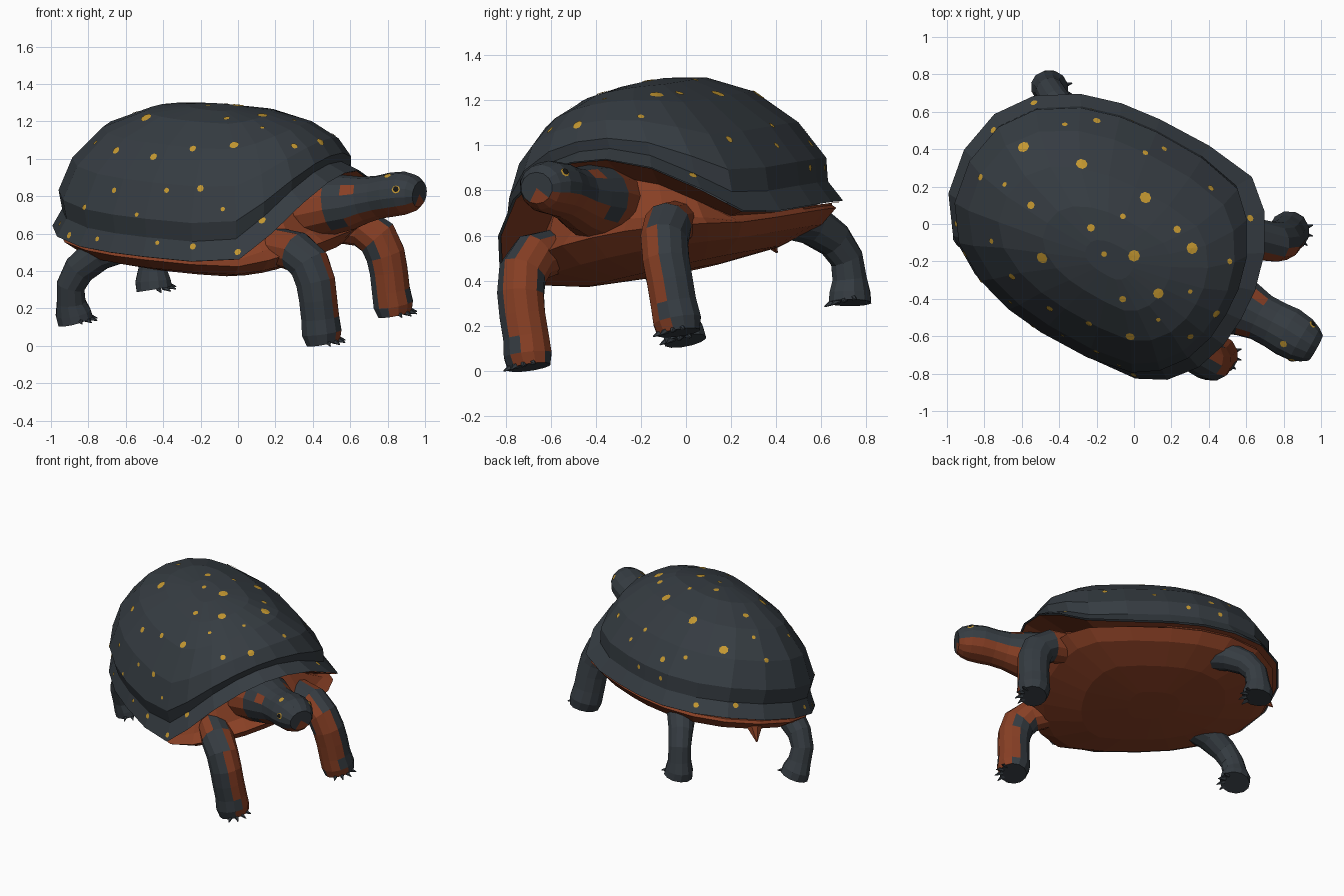
import bpy, bmesh, math
from mathutils import Vector, Matrix
from mathutils.bvhtree import BVHTree

if "Cube" in bpy.data.objects:
    bpy.data.objects.remove(bpy.data.objects["Cube"])

# Body frame: u forward, v left, w up; the turtle is turned and leans over
ud, vd = Vector((.866, -.5, 0)), Vector((.5, .866, 0))
W = (ud * .087 - vd * .2 + Vector((0, 0, 1))).normalized()
U = (ud - W * ud.dot(W)).normalized()
V = W.cross(U)
M = Matrix.Translation((0, 0, .14)) @ Matrix((U, V, W)).transposed().to_4x4()


def material(name, rgb):
    m = bpy.data.materials.new(name)
    m.diffuse_color = (*rgb, 1)
    m.use_nodes = True
    m.node_tree.nodes["Principled BSDF"].inputs["Base Color"].default_value = m.diffuse_color
    return m


SLATE = material("slate", (.036, .045, .054))
ORANGE = material("rust orange", (.245, .05, .018))
YELLOW = material("spot yellow", (.55, .31, .03))
BLACK = material("pupil black", (.008, .008, .008))


def make(name, bm, mats, rule=None):
    """Turn a bmesh in body space into an object; rule(center, normal) picks the colour."""
    bmesh.ops.recalc_face_normals(bm, faces=bm.faces)
    bm.normal_update()
    if rule:
        for f in bm.faces:
            f.material_index = rule(f.calc_center_median(), f.normal)
    bm.transform(M)
    me = bpy.data.meshes.new(name)
    bm.to_mesh(me)
    bm.free()
    for m in mats:
        me.materials.append(m)
    ob = bpy.data.objects.new(name, me)
    bpy.context.collection.objects.link(ob)
    return ob


def loft(bm, rings, start=True, end=True):
    vs = [[bm.verts.new(p) for p in r] for r in rings]
    n = len(vs[0])
    for a, b in zip(vs, vs[1:]):
        for i in range(n):
            j = (i + 1) % n
            bm.faces.new((a[i], a[j], b[j], b[i]))
    if start:
        bm.faces.new(vs[0])
    if end:
        return bm.faces.new(vs[-1])


def tube_rings(path, sizes, sides):
    """Elliptical rings along a path; sizes are (half height, half width)."""
    pts = [Vector(p) for p in path]
    rings = []
    for i, p in enumerate(pts):
        t = (pts[min(i + 1, len(pts) - 1)] - pts[max(i - 1, 0)]).normalized()
        a = t.cross(Vector((0, 1, 0))).normalized()
        b = a.cross(t)
        h, w = sizes[i]
        rings.append([p + a * h * math.cos(k) + b * w * math.sin(k)
                      for k in (2 * math.pi * (q + .5) / sides for q in range(sides))])
    return rings


# Shell rim outline, left half then mirrored
half = [(.68, 0, .86), (.67, .17, .84), (.62, .36, .76), (.52, .53, .62), (.38, .635, .49),
        (.1, .665, .46), (-.2, .66, .46), (-.42, .635, .46), (-.64, .57, .46),
        (-.85, .44, .47), (-.985, .25, .48), (-1.03, 0, .48)]
rim = [Vector(p) for p in half] + [Vector((p[0], -p[1], p[2])) for p in half[-2:0:-1]]
CU, TOP = -.17, 1.155


def scaled(s, height, front=0, side=1, du=0):
    """Copy of the rim shrunk to s, shrunk further at the front and sides, with height(w)."""
    out = []
    for p in rim:
        k = s - front * max(0, min(1, p.x / .5))
        out.append(Vector((CU + du + (p.x - CU) * k, p.y * k * side, height(p.z))))
    return out


# Upper shell: flared rim band, then dome (scale, height share, front inset, side squeeze, shift)
bm = bmesh.new()
levels = [(1, 0, 0, 1, 0), (.935, .14, .05, 1, 0), (.955, .29, .06, 1, 0), (.87, .55, .04, .94, 0),
          (.69, .8, .02, .84, .01), (.42, .95, 0, .8, .03), (.16, 1, 0, .8, .05)]
loft(bm, [scaled(s, lambda w, f=f: w + (TOP - w) * f, fr, sd, du) for s, f, fr, sd, du in levels], start=False)
shell = make("upper_shell", bm, [SLATE])

# Lower shell with the skin pocket around the neck
bm = bmesh.new()
loft(bm, [scaled(.985, lambda w: w - .004),
          scaled(.93, lambda w: w * .75 + .115, .18),
          scaled(.93, lambda w: .45 + (w - .46) * .3, .08),
          scaled(.95, lambda w: .435 + (w - .46) * .2),
          scaled(.84, lambda w: .375 + (w - .46) * .1),
          scaled(.56, lambda w: .32),
          scaled(.2, lambda w: .3)], start=False)
make("lower_shell", bm, [ORANGE])

# Neck and head: (u, v, w, half height, half width)
stations = [(.3, 0, .62, .17, .22), (.48, 0, .65, .165, .2), (.6, .02, .68, .16, .18),
            (.7, .03, .695, .145, .15), (.78, .035, .715, .125, .13), (.86, .04, .735, .115, .13),
            (.94, .045, .755, .118, .137), (1.02, .045, .77, .115, .128),
            (1.075, .045, .773, .1, .105), (1.11, .045, .772, .07, .08)]
bm = bmesh.new()
snout = loft(bm, tube_rings([s[:3] for s in stations], [s[3:] for s in stations], 14))
bmesh.ops.poke(bm, faces=[snout])


def head_rule(c, n):
    low = c.z - (.55 + .21 * c.x)
    if c.x < .6 or (c.x > .7 and low < -.045):
        return 1
    if .7 < c.x < .77 and .05 < low < .085:
        return 1
    return 1 if c.x < .7 and low < -.1 else 0


head = make("neck_and_head", bm, [SLATE, ORANGE], head_rule)

# Legs, mirrored left and right
front_path = [(.42, .31, .5), (.57, .35, .49), (.66, .37, .43), (.7, .38, .34),
              (.715, .385, .25), (.725, .385, .15), (.735, .39, .07), (.745, .39, .015)]
front_size = [(.1, .1), (.11, .11), (.115, .105), (.11, .105), (.105, .105), (.105, .105), (.11, .11), (.09, .1)]
back_path = [(-.45, .34, .46), (-.62, .4, .39), (-.72, .44, .3), (-.765, .455, .21),
             (-.77, .445, .12), (-.765, .435, .06), (-.755, .43, .015)]
back_size = [(.1, .1), (.095, .095), (.085, .08), (.078, .075), (.08, .078), (.1, .09), (.1, .095)]
for side, label in ((1, "left"), (-1, "right")):
    for part, path, size in (("front", front_path, front_size), ("back", back_path, back_size)):
        pts = [(u, v * side, w) for u, v, w in path]
        bm = bmesh.new()
        loft(bm, tube_rings(pts, size, 12))

        def leg_rule(c, n, part=part, side=side):
            if part == "back":
                return 0
            if c.x < .5:
                return 1
            edge = .62 + .2 * math.sin(c.z * 57)
            return 1 if n.dot(Vector((.72, -.69 * side, 0))) > edge else 0

        make(f"{part}_{label}_leg", bm, [SLATE, ORANGE], leg_rule)
        # Claws
        bm = bmesh.new()
        foot = Vector(pts[-1])
        for i in range(4):
            a = (i - 1.5) * .5
            d = Vector((math.cos(a), math.sin(a), 0))
            p = foot + d * .07 + Vector((0, 0, .022))
            q = foot + d * .12 + Vector((0, 0, .006))
            loft(bm, tube_rings([p, q], [(.018, .018), (.003, .003)], 5))
        make(f"{part}_{label}_claws", bm, [SLATE])

# Tail
bm = bmesh.new()
loft(bm, tube_rings([(-.8, 0, .44), (-.92, 0, .39), (-.97, 0, .31)],
                    [(.05, .07), (.045, .05), (.004, .004)], 7))
make("tail", bm, [ORANGE])


# Spots: thin patches laid onto a surface where a ray meets it
def tree(ob):
    return BVHTree.FromPolygons([v.co for v in ob.data.vertices],
                                [p.vertices[:] for p in ob.data.polygons])


def patches(name, surface, rays, mat, lift=.004):
    bm = bmesh.new()
    for origin, direction, r in rays:
        loc, n, _, _ = surface.ray_cast(Vector(origin), Vector(direction))
        if loc is None:
            continue
        if n.dot(Vector(direction)) > 0:
            n = -n
        t1 = n.orthogonal().normalized()
        t2 = n.cross(t1)
        ring = []
        for k in range(8):
            a = k * math.pi / 4
            q = loc + (t1 * math.cos(a) + t2 * math.sin(a)) * r
            hit, hn, _, _ = surface.find_nearest(q)
            ring.append(bm.verts.new(hit + (hn if hn.dot(n) > 0 else -hn) * lift))
        mid = bm.verts.new(loc + n * lift)
        for k in range(8):
            bm.faces.new((mid, ring[k], ring[(k + 1) % 8]))
    bm.transform(M.inverted())
    make(name, bm, [mat])


# Spot positions as seen from above, from the front and from behind
top = [(-.59, .41, 3), (-.28, .32, 3), (.06, .14, 3), (-.06, .04, 1.5), (0, -.17, 3), (.31, -.13, 3),
       (-.16, -.16, 1.5), (-.23, -.02, 2), (-.55, .1, 2), (-.69, .21, 1.3), (-.82, .25, 1.7),
       (-.37, .53, 1.5), (-.2, .55, 2), (.06, .38, 1.5), (.16, .4, 1.5), (.52, .27, 1.3),
       (.41, .19, 1.8), (.23, -.03, 2), (.51, -.2, 1.5), (.62, .03, 1.8), (.13, -.37, 2.7),
       (.3, -.36, 1.2), (.13, -.51, 1.2), (.44, -.48, 2.2), (-.06, -.4, 1.8), (-.24, -.53, 1.8),
       (-.45, -.45, 2), (-.65, -.28, 2), (-.49, -.18, 3), (-.76, -.09, 1.5), (-.02, -.6, 2.4), (.3, -.6, 1.8)]
front = [(-.82, .74, 1.5), (-.54, .7, 1.2), (-.08, .73, 1.2), (.13, .67, 2), (-.9, .59, 1.8), (-.66, .83, 1.5),
         (-.38, .83, 1.4), (-.2, .84, 1.8), (-.75, .57, 1.3), (-.43, .55, 1.2), (-.24, .53, 1.7), (0, .5, 1.8),
         (.31, .6, 1.8)]
behind = [(.1, .8, 1.8), (.25, .72, 1.8), (.36, .8, 1.8), (.66, .66, 1.8), (.8, .65, 1.5),
          (-.14, .9, 1.5), (-.29, .9, 1.5), (-.59, .86, 1.8)]
rays = [((x, y, 3), (0, 0, -1), r / 95) for x, y, r in top]
rays += [((x, -3, z), (0, 1, 0), r / 95) for x, z, r in front]
rays += [((-.84 * s - 1.62, -.54 * s + 2.52, z), (.54, -.84, 0), r / 95) for s, z, r in behind]
patches("shell_spots", tree(shell), rays, YELLOW)

# Eyes and head spot
ht = tree(head)
eye_rays = []
for s in (1, -1):
    o = M @ Vector((1.17, .045 + s * .5, .95))
    eye_rays.append((o, (M @ Vector((1.025, .045 + s * .1, .81)) - o).normalized()))
patches("eyes", ht, [(o, d, .022) for o, d in eye_rays], YELLOW)
patches("pupils", ht, [(o, d, .015) for o, d in eye_rays], BLACK, .008)
patches("head_spot", ht, [((.8, -.64, 3), (0, 0, -1), .02)], YELLOW)
